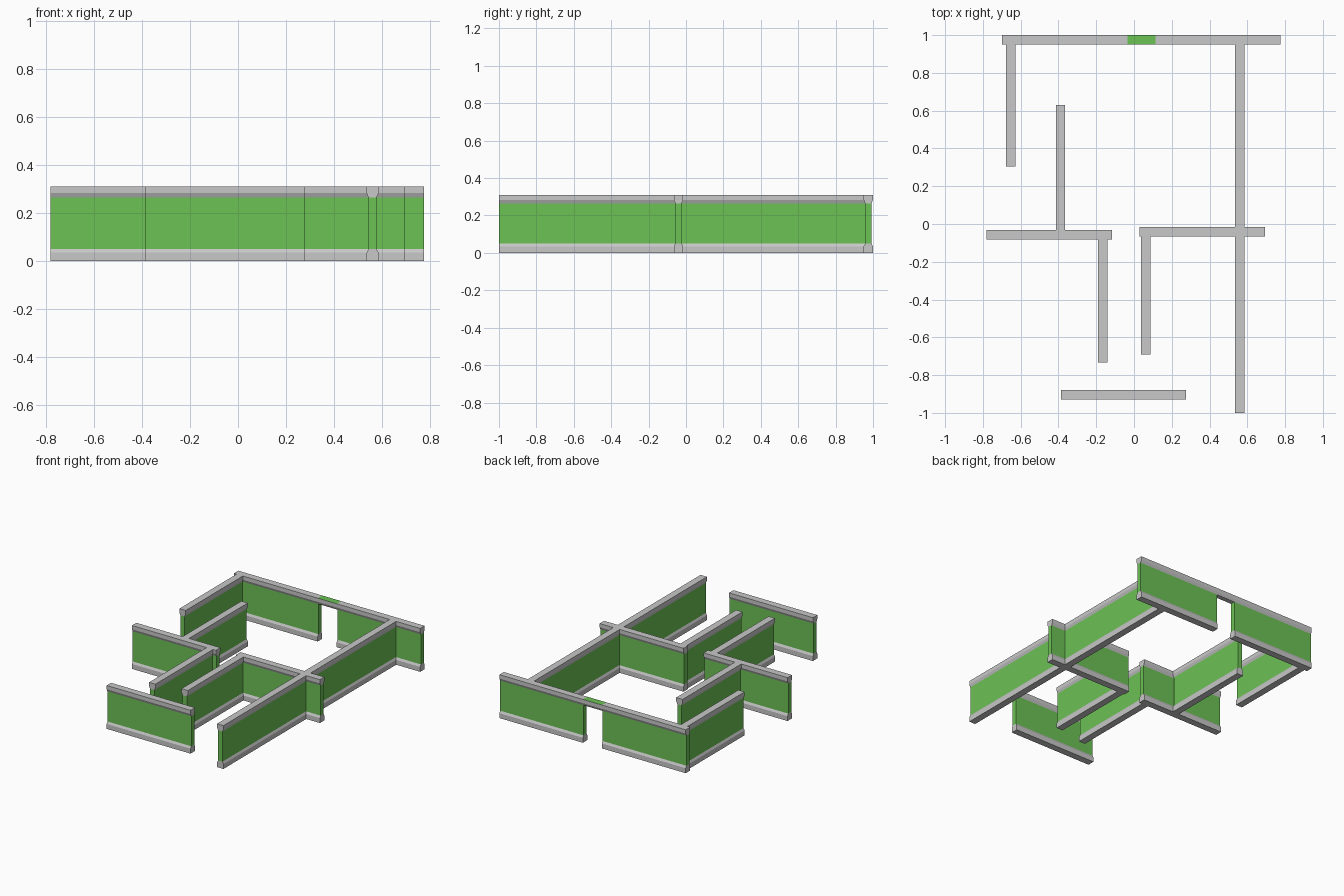
import bpy, bmesh
from mathutils import Matrix

if "Cube" in bpy.data.objects:
    bpy.data.objects.remove(bpy.data.objects["Cube"])


def flat(name, rgb):
    m = bpy.data.materials.new(name)
    m.diffuse_color = (*rgb, 1)
    m.use_nodes = True
    m.node_tree.nodes["Principled BSDF"].inputs["Base Color"].default_value = m.diffuse_color
    return m


GREY = flat("trim grey", (0.58, 0.58, 0.58))
GREEN = flat("panel green", (0.15, 0.54, 0.09))

L = 0.663            # length of one wall module
W, P = 0.025, 0.017  # half widths of trim and panel
# Wall section as (height, half width), from floor to top
SECTION = [(0, W), (0.035, W), (0.05, P), (0.265, P), (0.283, W), (0.31, W)]


def wall(name, x, y, along_y=False, length=L, rows=SECTION, green_top=False):
    """Wall starting at (x, y) on its centre line, running along +x or +y."""
    bm = bmesh.new()
    rings = [[bm.verts.new(c) for c in
              ((0, -w, z), (length, -w, z), (length, w, z), (0, w, z))]
             for z, w in rows]
    bm.faces.new(rings[0][::-1])
    top = bm.faces.new(rings[-1])
    top.material_index = int(green_top)
    for (z, _), a, b in zip(rows, rings, rings[1:]):
        for i in range(4):
            j = (i + 1) % 4
            f = bm.faces.new((a[i], a[j], b[j], b[i]))
            f.material_index = int(z == 0.05)   # middle band is the panel
    rot = Matrix.Rotation(1.5707963 if along_y else 0, 4, 'Z')
    bm.transform(rot)
    me = bpy.data.meshes.new(name)
    bm.to_mesh(me)
    bm.free()
    me.materials.append(GREY)
    me.materials.append(GREEN)
    ob = bpy.data.objects.new(name, me)
    ob.location = (x, y, 0)
    bpy.context.collection.objects.link(ob)


# Back wall with a doorway; the lintel is only the top trim
wall("back_wall_left", -0.698, 0.975)
wall("back_wall_right", 0.115, 0.975, length=0.66)
wall("door_lintel", -0.035, 0.975, length=0.15, rows=SECTION[3:], green_top=True)

# Walls running sideways
wall("left_cross_wall", -0.78, -0.058)
wall("right_cross_wall", 0.03, -0.04)
wall("front_wall", -0.387, -0.905)

# Walls running front to back
wall("left_side_wall", -0.652, 0.305, True)
wall("inner_left_wall", -0.389, -0.033, True)
wall("hall_left_wall", -0.165, -0.733, True)
wall("hall_right_wall", 0.063, -0.692, True)

# Long right side wall from repeated modules
for i in range(3):
    wall(f"right_side_wall_{i + 1}", 0.56, -1 + i * 0.665, True,
         length=0.665 if i < 2 else 0.655)
